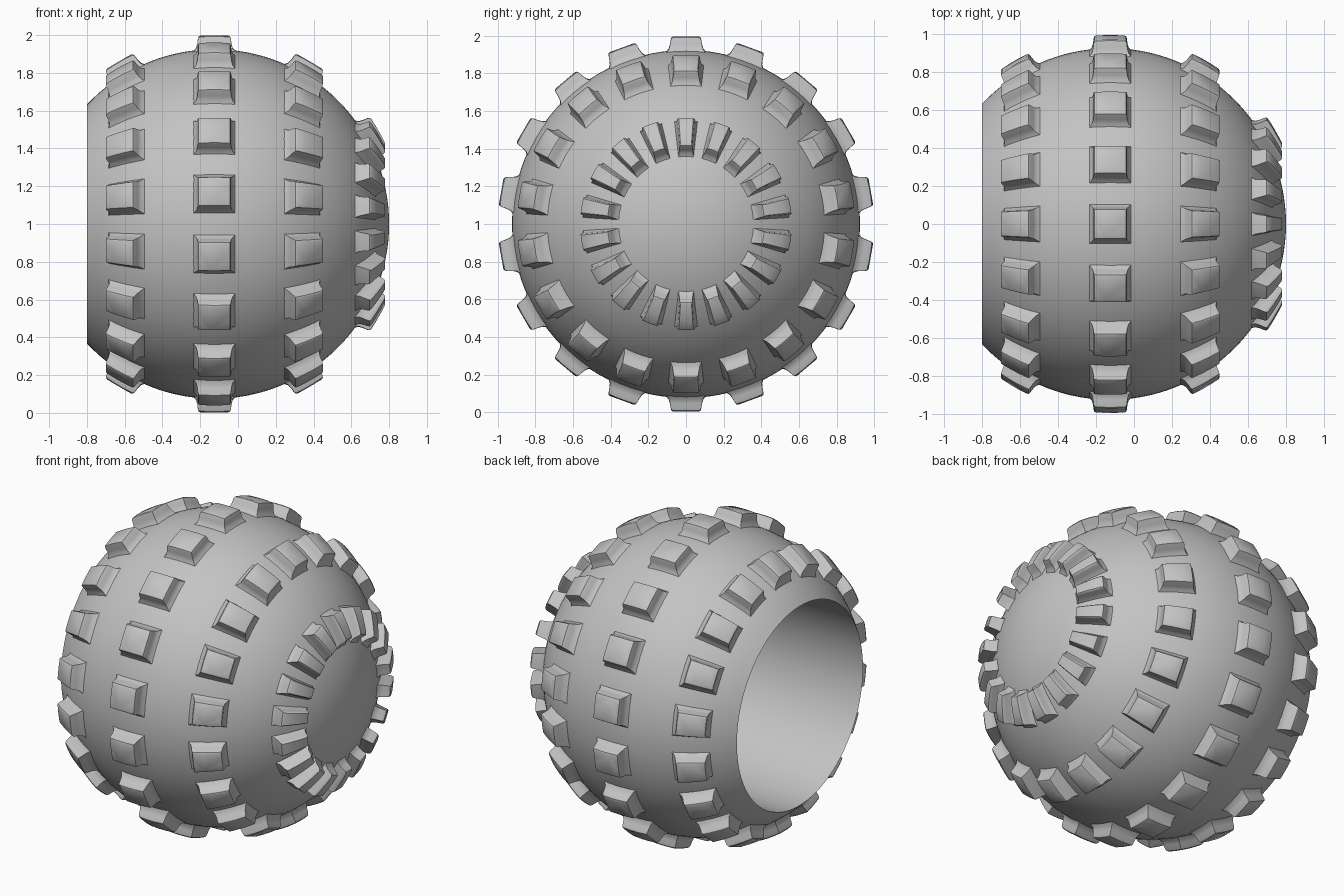
import bpy
import bmesh
from math import sin, cos, sqrt, radians, pi
from mathutils import Vector, Matrix

cube = bpy.data.objects.get("Cube")
if cube:
    bpy.data.objects.remove(cube)

CENTRE = Vector((-0.125, 0, 1))
RADIUS = 0.925
CUT = -0.675          # open end, measured from the centre along x
COUNT = 18            # studs in each ring

grey = bpy.data.materials.new("matte grey")
grey.use_nodes = True
GREY = (0.55, 0.55, 0.55, 1)
grey.diffuse_color = GREY
grey.node_tree.nodes["Principled BSDF"].inputs["Base Color"].default_value = GREY


def finish(bm, name, angle):
    bmesh.ops.remove_doubles(bm, verts=bm.verts, dist=1e-5)
    bmesh.ops.recalc_face_normals(bm, faces=bm.faces)
    mesh = bpy.data.meshes.new(name)
    bm.to_mesh(mesh)
    bm.free()
    mesh.materials.append(grey)
    obj = bpy.data.objects.new(name, mesh)
    obj.location = CENTRE
    bpy.context.collection.objects.link(obj)
    bpy.ops.object.select_all(action="DESELECT")
    obj.select_set(True)
    bpy.context.view_layer.objects.active = obj
    bpy.ops.object.shade_smooth_by_angle(angle=radians(angle))
    return obj


def on_sphere(lat, lon, r):
    """Point at a latitude towards +x and a longitude from the top."""
    return Vector((r * sin(lat), r * cos(lat) * sin(lon), r * cos(lat) * cos(lon)))


# Ball with a flat open end and a straight bore
def make_body():
    bm = bmesh.new()
    bore = sqrt(RADIUS ** 2 - CUT ** 2)
    steps = 48
    start = -pi / 2 + sqrt(0)
    low = -radians(46.86)
    profile = [(RADIUS * sin(a), RADIUS * cos(a))
               for a in (pi / 2 + (low - pi / 2) * i / steps for i in range(steps + 1))]
    profile[0] = (RADIUS, 0)
    profile[-1] = (CUT, bore)
    profile += [(0.3, bore), (0.3, 0)]
    verts = [bm.verts.new((x, 0, r)) for x, r in profile]
    edges = [bm.edges.new(pair) for pair in zip(verts, verts[1:])]
    bmesh.ops.spin(bm, geom=verts + edges, axis=(1, 0, 0), cent=(0, 0, 0),
                   angle=2 * pi, steps=96)
    finish(bm, "hollow_ball", 35)


# One stud: stacked rectangles (radius, half latitude, half longitude)
# that flare at the foot and round off at the crown
LAYERS = [(0.90, 8.2, 7.6), (0.925, 6.8, 6.4), (0.938, 5.9, 5.6),
          (0.96, 5.4, 5.1), (0.985, 5.1, 4.7), (0.996, 4.8, 4.4), (1.0, 4.3, 3.9)]


def add_stud(bm, lat):
    n = 3
    side = [-1 + 2 * i / n for i in range(n)]
    outline = ([(t, -1) for t in side] + [(1, t) for t in side]
               + [(-t, 1) for t in side] + [(-1, -t) for t in side])
    rings = []
    for r, half_lat, half_lon in LAYERS:
        rings.append([bm.verts.new(on_sphere(lat + radians(u * half_lat),
                                             radians(v * half_lon), r))
                      for u, v in outline])
    size = len(outline)
    for a, b in zip(rings, rings[1:]):
        for i in range(size):
            j = (i + 1) % size
            bm.faces.new((a[i], a[j], b[j], b[i]))
    bm.faces.new(rings[-1])


def make_ring(name, degrees):
    bm = bmesh.new()
    for k in range(COUNT):
        old = set(bm.verts)
        add_stud(bm, radians(degrees))
        fresh = [v for v in bm.verts if v not in old]
        bmesh.ops.rotate(bm, verts=fresh, cent=(0, 0, 0),
                         matrix=Matrix.Rotation(2 * pi * k / COUNT, 3, "X"))
    finish(bm, name, 38)


make_body()
for ring_name, latitude in (("open_end_studs", -30.4), ("middle_studs", 0),
                            ("dome_studs", 30.4), ("tip_studs", 60.4)):
    make_ring(ring_name, latitude)
